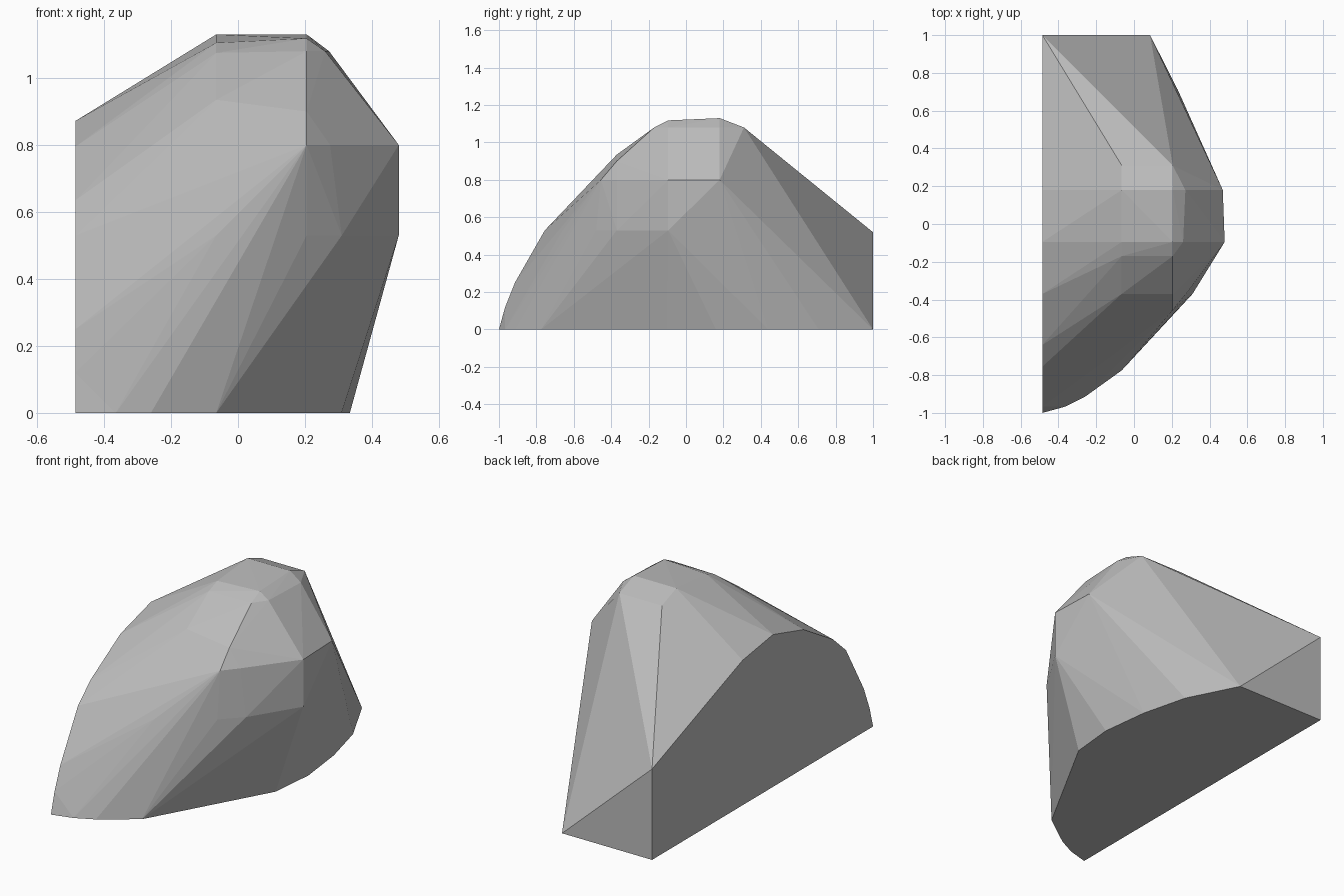
import bpy, bmesh

# Stone colour
stone = bpy.data.materials.new("stone_grey")
stone.diffuse_color = (0.5, 0.5, 0.5, 1)

L = -0.485  # flat cut side
# Outline of the cut side (y, z)
side = [(-1, 0), (-0.967, 0.12), (-0.915, 0.25), (-0.755, 0.53), (-0.64, 0.635),
        (-0.37, 0.795), (-0.095, 0.872), (0.18, 0.83), (1, 0.52), (1, 0)]
# Outline of the flat base (x, y)
base = [(-0.365, -0.967), (-0.26, -0.915), (-0.065, -0.775), (0.309, -0.1),
        (0.334, 0.16), (0.30, 0.44), (0.232, 0.71), (0.085, 1)]
# Corners of the rounded crown and shoulder
crown = [(-0.065, 0.18, 1.13), (0.205, 0.18, 1.13), (-0.065, 0.31, 1.08), (0.205, 0.31, 1.08),
         (-0.065, -0.095, 1.105), (0.205, -0.095, 1.118), (0.205, -0.17, 1.08),
         (-0.065, -0.17, 1.075), (-0.065, -0.37, 0.935), (0.205, -0.37, 0.90),
         (0.272, 0.18, 1.08), (0.26, -0.095, 1.08), (0.275, -0.37, 0.80),
         (0.205, -0.455, 0.80), (0.31, -0.37, 0.53), (0.205, -0.48, 0.53),
         (-0.065, -0.66, 0.53), (0.48, -0.095, 0.80), (0.47, 0.18, 0.80),
         (0.48, -0.095, 0.53)]

# Boulder as the convex skin around its corners
bm = bmesh.new()
for p in [(L, y, z) for y, z in side] + [(x, y, 0) for x, y in base] + crown:
    bm.verts.new(p)
res = bmesh.ops.convex_hull(bm, input=bm.verts)
loose = [v for v in bm.verts if not v.link_faces]
bmesh.ops.delete(bm, geom=loose, context='VERTS')
bmesh.ops.dissolve_limit(bm, angle_limit=0.01, verts=bm.verts, edges=bm.edges)
bmesh.ops.recalc_face_normals(bm, faces=bm.faces)
mesh = bpy.data.meshes.new("boulder")
bm.to_mesh(mesh)
bm.free()
mesh.materials.append(stone)
boulder = bpy.data.objects.new("boulder", mesh)
bpy.context.collection.objects.link(boulder)
